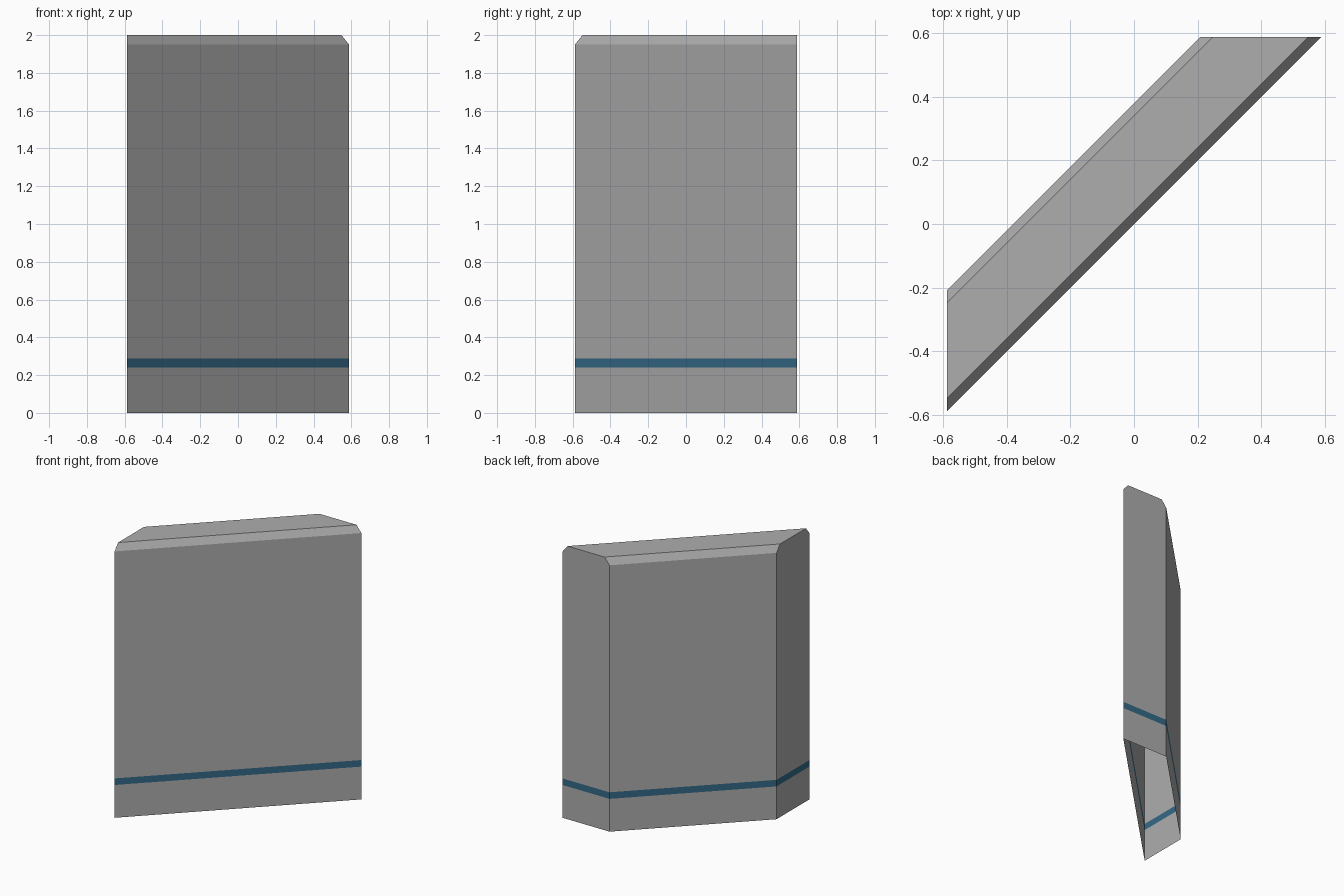
import bpy, bmesh

if "Cube" in bpy.data.objects:
    bpy.data.objects.remove(bpy.data.objects["Cube"])

H = 0.588        # half extent of the footprint
GAP = 0.38       # distance along y between the two long diagonal sides
BEVEL = 0.04     # top edge bevel, measured along x/y
STRIPE = (0.24, 0.288)


def material(name, rgb):
    m = bpy.data.materials.new(name)
    m.diffuse_color = (*rgb, 1)
    m.use_nodes = True
    m.node_tree.nodes["Principled BSDF"].inputs["Base Color"].default_value = m.diffuse_color
    return m


def outline(b):
    """Trapezoid footprint with its long diagonal sides pulled in by b."""
    return [(-H, -H + b), (H - b, H), (H - GAP + b, H), (-H, GAP - H - b)]


# Open-bottomed shell, stacked as rings from ground to bevelled top
bm = bmesh.new()
rings = []
for z, b in [(0, 0), (STRIPE[0], 0), (STRIPE[1], 0), (1.95, 0), (2, BEVEL)]:
    rings.append([bm.verts.new((x, y, z)) for x, y in outline(b)])
for lo, hi in zip(rings, rings[1:]):
    for i in range(4):
        j = (i + 1) % 4
        bm.faces.new((lo[i], lo[j], hi[j], hi[i]))
bm.faces.new(rings[-1])

# Blue stripe band, chosen by height
for f in bm.faces:
    f.material_index = int(STRIPE[0] < f.calc_center_median().z < STRIPE[1])

mesh = bpy.data.meshes.new("corner_panel")
bm.to_mesh(mesh)
bm.free()
mesh.materials.append(material("grey", (0.42, 0.42, 0.42)))
mesh.materials.append(material("blue_stripe", (0.034, 0.144, 0.245)))
bpy.context.collection.objects.link(bpy.data.objects.new("corner_panel", mesh))
